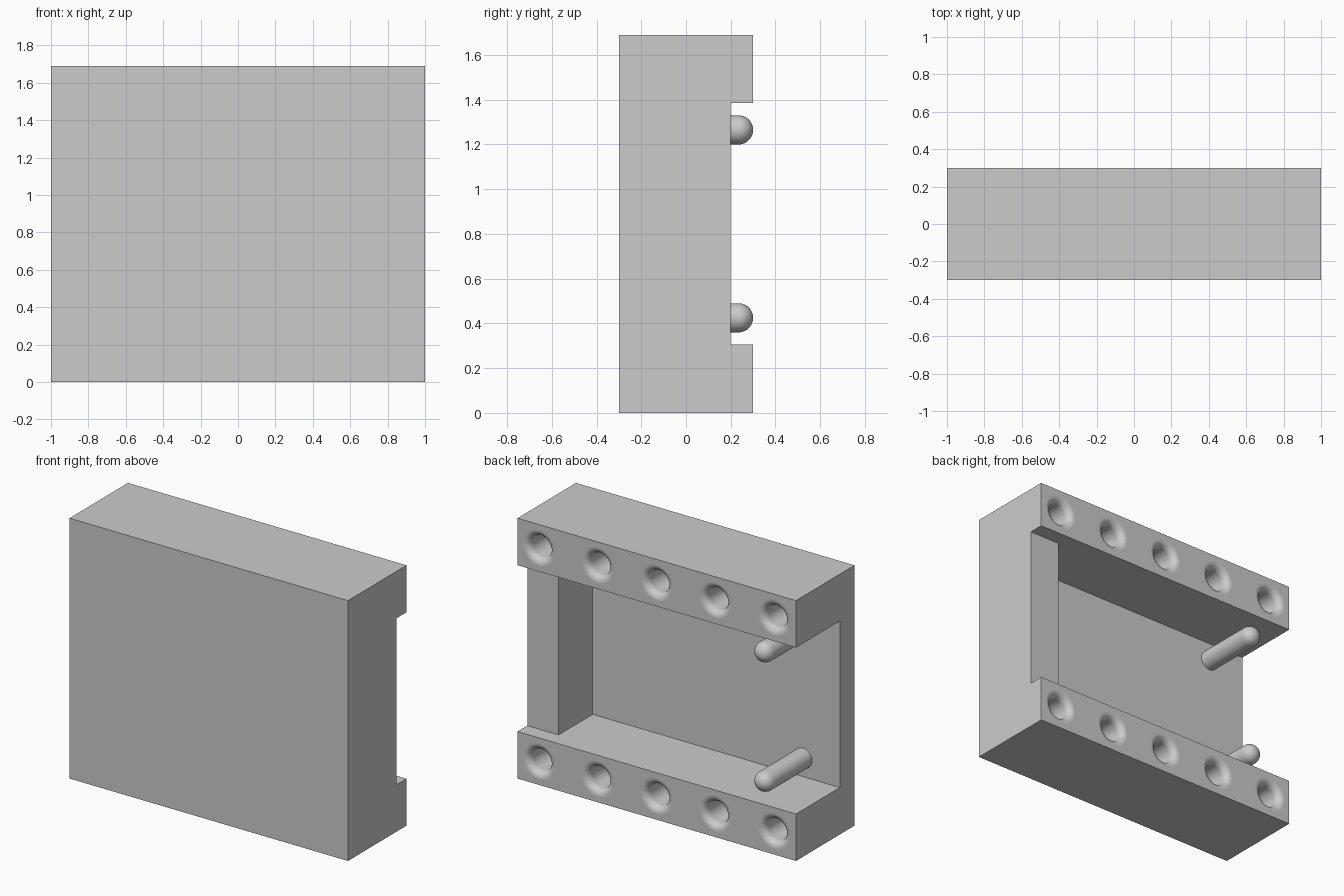
import bpy, bmesh, math
from mathutils import Vector, Matrix

if "Cube" in bpy.data.objects:
    bpy.data.objects.remove(bpy.data.objects["Cube"], do_unlink=True)

HEIGHT, BACK, FLOOR = 1.69, 0.30, -0.15
RAIL = 0.305          # height of the top and bottom rails
PIN_R, HOLE_R, LIP = 0.065, 0.07, 0.045

grey = bpy.data.materials.new("plain grey")
grey.use_nodes = True
colour = (0.6, 0.6, 0.6, 1)
grey.diffuse_color = colour
grey.node_tree.nodes["Principled BSDF"].inputs["Base Color"].default_value = colour


def make_object(name, bm):
    bmesh.ops.recalc_face_normals(bm, faces=bm.faces)
    mesh = bpy.data.meshes.new(name)
    bm.to_mesh(mesh)
    bm.free()
    mesh.materials.append(grey)
    obj = bpy.data.objects.new(name, mesh)
    bpy.context.collection.objects.link(obj)
    return obj


def box(name, low, high):
    low, high = Vector(low), Vector(high)
    bm = bmesh.new()
    bmesh.ops.create_cube(bm, size=1)
    bmesh.ops.scale(bm, vec=high - low, verts=bm.verts)
    bmesh.ops.translate(bm, vec=(low + high) / 2, verts=bm.verts)
    return make_object(name, bm)


def lathe(name, profile, x, z, steps=48):
    """Spin (radius, y) points around an axis along y; ends facing y stay flat."""
    bm = bmesh.new()
    verts = [bm.verts.new((r, y, 0)) for r, y in profile]
    edges = [bm.edges.new(pair) for pair in zip(verts, verts[1:])]
    bmesh.ops.spin(bm, geom=verts + edges, cent=(0, 0, 0), axis=(0, 1, 0),
                   angle=2 * math.pi, steps=steps)
    bmesh.ops.remove_doubles(bm, verts=bm.verts, dist=0.0001)
    bm.normal_update()
    for face in bm.faces:
        face.smooth = abs(face.normal.y) < 0.9999
    bmesh.ops.translate(bm, vec=(x, 0, z), verts=bm.verts)
    return make_object(name, bm)


def cut(target, cutter):
    mod = target.modifiers.new("cut", 'BOOLEAN')
    mod.operation, mod.solver, mod.object = 'DIFFERENCE', 'EXACT', cutter
    bpy.context.view_layer.objects.active = target
    bpy.ops.object.modifier_apply(modifier=mod.name)
    bpy.data.objects.remove(cutter, do_unlink=True)


# Solid block with a cavity open to the back and one side, and a lowered end wall
body = box("body", (-1, -BACK, 0), (1, BACK, HEIGHT))
cut(body, box("cavity", (-2, FLOOR, RAIL), (0.775, 1, HEIGHT - RAIL)))
cut(body, box("wall_recess", (0.5, 0.2, RAIL), (2, 1, HEIGHT - RAIL)))

# Sockets with rounded lips, five along each rail
rim = HOLE_R + LIP
arc = [math.radians(a) for a in range(0, 91, 10)]
socket = [(0, BACK + LIP), (rim, BACK + LIP)]
socket += [(rim - LIP * math.sin(a), BACK - LIP * (1 - math.cos(a))) for a in arc]
socket += [(HOLE_R, FLOOR), (0, FLOOR)]
for z in (RAIL / 2, HEIGHT - RAIL / 2):
    for i in range(-2, 3):
        cut(body, lathe("socket", socket, i * 0.4225, z))

# Round-ended pins standing on the cavity floor
pin = [(0, FLOOR - 0.02), (PIN_R, FLOOR - 0.02)]
pin += [(PIN_R * math.cos(a), BACK - PIN_R * (1 - math.sin(a))) for a in arc]
for name, z in (("lower_pin", 0.425), ("upper_pin", HEIGHT - 0.425)):
    lathe(name, pin, -0.735, z)
